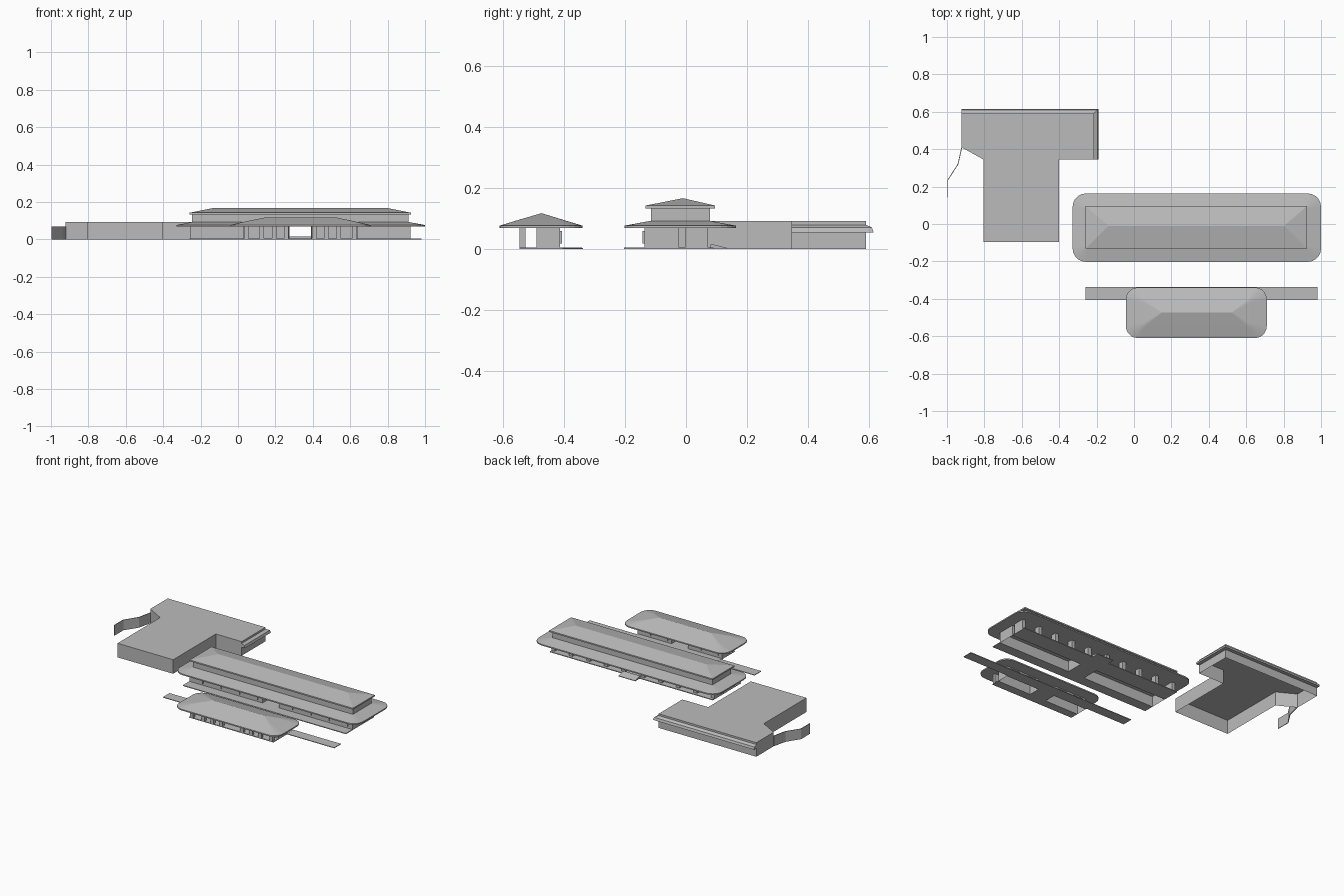
import bpy, bmesh, math

if "Cube" in bpy.data.objects:
    bpy.data.objects.remove(bpy.data.objects["Cube"])

grey = bpy.data.materials.new("plain grey")
grey.use_nodes = True
grey.diffuse_color = (0.5, 0.5, 0.5, 1)
grey.node_tree.nodes["Principled BSDF"].inputs["Base Color"].default_value = (0.5, 0.5, 0.5, 1)


def finish(name, bm):
    bmesh.ops.remove_doubles(bm, verts=bm.verts, dist=0.0005)
    bmesh.ops.recalc_face_normals(bm, faces=bm.faces)
    mesh = bpy.data.meshes.new(name)
    bm.to_mesh(mesh)
    bm.free()
    mesh.materials.append(grey)
    obj = bpy.data.objects.new(name, mesh)
    bpy.context.collection.objects.link(obj)


def loft(name, rings, bottom=True, top=True):
    """Skin a stack of equal-length closed rings."""
    bm = bmesh.new()
    loops = [[bm.verts.new(p) for p in ring] for ring in rings]
    for a, b in zip(loops, loops[1:]):
        for i in range(len(a)):
            j = (i + 1) % len(a)
            bm.faces.new((a[i], a[j], b[j], b[i]))
    if bottom:
        bm.faces.new(loops[0][::-1])
    if top:
        bm.faces.new(loops[-1])
    finish(name, bm)


def rect(x0, x1, y0, y1, z, r=0.0):
    """Ring of a rectangle with rounded corners; sharp corners merge later."""
    steps = 5
    pts = []
    for cx, cy, start in ((x1 - r, y1 - r, 0), (x0 + r, y1 - r, 90),
                          (x0 + r, y0 + r, 180), (x1 - r, y0 + r, 270)):
        for k in range(steps + 1):
            a = math.radians(start + 90 * k / steps)
            pts.append((cx + r * math.cos(a), cy + r * math.sin(a), z))
    return pts


def prism(name, outline, z0, z1, **caps):
    loft(name, [[(x, y, z) for x, y in outline] for z in (z0, z1)], **caps)


def box(name, x0, x1, y0, y1, z0, z1, **caps):
    prism(name, [(x0, y0), (x1, y0), (x1, y1), (x0, y1)], z0, z1, **caps)


MID = 0.333          # shared centre line of hall and pavilion
GAP = 0.06           # half width of the passage
EAVE, FLOOR = 0.069, 0.005


def building(name, half, room_y, floor_y, column_y, offsets, window_y, windows):
    """Floor with an open passage, two rooms, a colonnade and window plates."""
    x0, x1 = MID - half, MID + half
    box(name + "_floor_front", x0, x1, floor_y[0], room_y[0], 0, FLOOR)
    box(name + "_floor_back", x0, x1, room_y[1], floor_y[1], 0, FLOOR)
    box(name + "_passage_floor", MID - GAP, MID + GAP, *room_y, 0, FLOOR)
    for side, s in (("right", -1), ("left", 1)):
        a, b = sorted((MID + s * GAP, MID + s * half))
        box(f"{name}_{side}_room", a, b, *room_y, 0, EAVE, bottom=False, top=False)
        for i in range(windows):
            c = a + (b - a) * (i + 0.5) / windows
            box(f"{name}_{side}_window_{i}", c - 0.035, c + 0.035, *window_y, 0.018, 0.06)
        for i, off in enumerate(offsets):
            c = MID + s * off
            box(f"{name}_{side}_column_{i}", c - 0.012, c + 0.012, *column_y, FLOOR, EAVE)


# Long hall: rooms in front, colonnade behind
building("hall", 0.59, (-0.136, -0.023), (-0.203, 0.09), (0.037, 0.072),
         [0.07 + 0.127 * i for i in range(5)], (-0.142, -0.136), 4)
for side, s in (("right", -1), ("left", 1)):
    c = MID + s * 0.578
    box(f"hall_{side}_end_pier", c - 0.012, c + 0.012, -0.003, 0.037, FLOOR, EAVE)

loft("hall_lower_roof", [
    rect(-0.328, 1.0, -0.202, 0.163, EAVE, 0.07),
    rect(-0.328, 1.0, -0.202, 0.163, 0.077, 0.07),
    rect(-0.245, 0.912, -0.115, 0.078, 0.093)])
box("hall_clerestory", -0.245, 0.912, -0.115, 0.078, 0.085, 0.136)
loft("hall_upper_roof", [
    rect(-0.258, 0.924, -0.132, 0.095, 0.134),
    rect(-0.258, 0.924, -0.132, 0.095, 0.143),
    rect(-0.137, 0.803, -0.01, -0.01, 0.167)], top=False)

# Entry ramp behind the hall
loft("hall_ramp", [rect(MID - GAP, MID + GAP, 0.08, 0.135, 0),
                   rect(MID - GAP, MID + GAP, 0.08, 0.135, 0.004),
                   rect(MID - GAP, MID + GAP, 0.08, 0.092, 0.015)])

# Front pavilion: rooms behind, colonnade in front
building("pavilion", 0.305, (-0.49, -0.412), (-0.545, -0.34), (-0.545, -0.526),
         [0.075, 0.14, 0.205, 0.288], (-0.412, -0.406), 2)
loft("pavilion_roof", [
    rect(-0.044, 0.71, -0.61, -0.339, EAVE, 0.065),
    rect(-0.044, 0.71, -0.61, -0.339, 0.077, 0.065),
    rect(0.045, 0.621, -0.545, -0.405, 0.097, 0.015),
    rect(0.15, 0.522, -0.473, -0.473, 0.118)], top=False)
box("platform", -0.26, 0.98, -0.405, -0.337, 0, 0.004)

# Flat-roofed wing, open underneath
prism("wing", [(-0.215, 0.59), (-0.922, 0.59), (-0.922, 0.41), (-0.805, 0.345),
               (-0.805, -0.096), (-0.402, -0.096), (-0.402, 0.345), (-0.215, 0.345)],
      0, 0.092, bottom=False)

# Eave along two sides of the wing, mitred at the corner
profile = [(0, 0.055), (0.024, 0.055), (0.019, 0.071), (0, 0.08)]
loft("wing_eave", [
    [(-0.922, 0.59 + d, z) for d, z in profile],
    [(-0.215 + d, 0.59 + d, z) for d, z in profile],
    [(-0.215 + d, 0.345, z) for d, z in profile]])

# Bent screen wall beside the wing
path = [(-0.923, 0.41), (-0.943, 0.32), (-0.998, 0.235), (-0.998, 0.143)]
prism("screen_wall", path + [(x + 0.004, y - 0.001) for x, y in reversed(path)], 0, 0.068)
